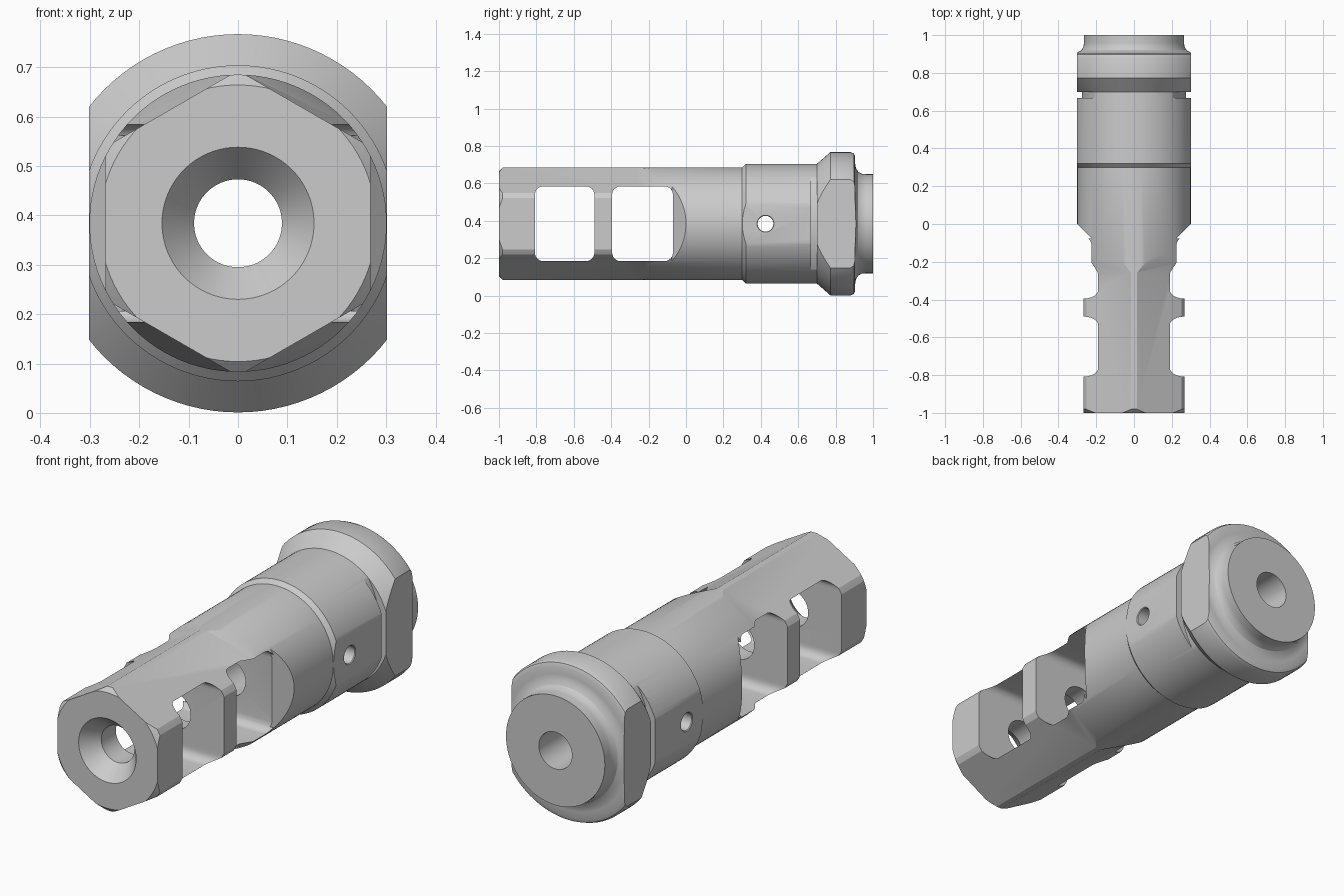
import bpy, bmesh
from math import sin, cos, pi, radians
from mathutils import Vector

if "Cube" in bpy.data.objects:
    bpy.data.objects.remove(bpy.data.objects["Cube"])

ZC = 0.384  # height of the long axis


def make(name, verts, faces):
    me = bpy.data.meshes.new(name)
    bm = bmesh.new()
    vs = [bm.verts.new(v) for v in verts]
    for f in faces:
        bm.faces.new([vs[i] for i in f])
    bmesh.ops.recalc_face_normals(bm, faces=bm.faces)
    bm.to_mesh(me)
    bm.free()
    ob = bpy.data.objects.new(name, me)
    bpy.context.collection.objects.link(ob)
    return ob


def loft(name, rings, closed=False):
    """Skin equal-length rings; cap both ends, or join last ring to first."""
    n, m = len(rings[0]), len(rings)
    faces = []
    for i in range(m if closed else m - 1):
        a, b = i * n, (i + 1) % m * n
        faces += [(a + j, a + (j + 1) % n, b + (j + 1) % n, b + j) for j in range(n)]
    if not closed:
        faces += [tuple(range(n)), tuple(range((m - 1) * n, m * n))]
    return make(name, [p for r in rings for p in r], faces)


def ring(y, r, n, zscale=1, start=0):
    return [(r * cos(start + 2 * pi * j / n), y, ZC + zscale * r * sin(start + 2 * pi * j / n))
            for j in range(n)]


def prism(name, pts, vec):
    return loft(name, [pts, [Vector(p) + Vector(vec) for p in pts]])


def boolean(target, cutter, op='DIFFERENCE'):
    cutter.hide_render = True
    mod = target.modifiers.new(cutter.name, 'BOOLEAN')
    mod.operation, mod.solver, mod.object = op, 'EXACT', cutter
    bpy.context.view_layer.objects.active = target
    bpy.ops.object.modifier_apply(modifier=mod.name)
    bpy.data.objects.remove(cutter)


# Turned body: outer profile, then back along the bore and front countersink
profile = [(-1, 0.28), (-0.98, 0.301), (0.30, 0.301), (0.32, 0.32), (0.70, 0.32),
           (0.772, 0.383), (0.88, 0.383), (0.897, 0.376), (0.904, 0.36), (0.904, 0.325),
           (0.908, 0.30), (0.92, 0.278), (0.94, 0.267), (0.96, 0.265), (1, 0.265),
           (1, 0.089), (-0.92, 0.089), (-1, 0.154)]
body = loft('muzzle_device_body', [ring(y, r, 96) for y, r in profile], closed=True)

# Six flats on the front half, running out into the round body
hexes = [(-1.1, 0.268), (-0.26, 0.268), (-0.15, 0.303), (-0.14, 0.6), (1.1, 0.6)]
boolean(body, loft('hex_stock', [ring(y, a / cos(pi / 6), 6, 1, pi / 6) for y, a in hexes]),
        'INTERSECT')

# Wrench flats on both sides of the collar
for s in (-1, 1):
    x = s * 0.302
    boolean(body, prism('flat_cutter', [(x, 0.1, -0.2), (x, 1.2, -0.2), (x, 1.2, 1), (x, 0.1, 1)],
                        (s * 0.3, 0, 0)))

# Shallow side grooves in front of the collar
boolean(body, loft('groove_cutter', [ring(y, r, 96, 1.345) for y, r in
                                     ((0.668, 0.275), (0.668, 0.5), (0.70, 0.5), (0.70, 0.275))],
                   closed=True))

# Two rounded windows through the sides
for y0, y1 in ((-0.808, -0.49), (-0.395, -0.07)):
    rad, pts = 0.045, []
    z0, z1 = ZC - 0.2, ZC + 0.2
    for cy, cz, a0 in ((y1 - rad, z1 - rad, 0), (y0 + rad, z1 - rad, 90),
                       (y0 + rad, z0 + rad, 180), (y1 - rad, z0 + rad, 270)):
        for k in range(7):
            a = radians(a0 + 15 * k)
            pts.append((-0.5, cy + rad * cos(a), cz + rad * sin(a)))
    boolean(body, prism('window_cutter', pts, (1, 0, 0)))

# Slanted relief behind the rear window on each side
for s in (-1, 1):
    pts = [(s * 0.303, 0.002, -0.1), (s * 0.225, -0.076, -0.1), (s * 0.5, -0.076, -0.1),
           (s * 0.5, 0.002, -0.1)]
    boolean(body, prism('relief_cutter', pts, (0, 0, 1)))

# Cross hole with lightly countersunk mouths
holes = [(-0.5, 0.06), (-0.31, 0.052), (-0.298, 0.042), (0.298, 0.042), (0.31, 0.052), (0.5, 0.06)]
boolean(body, loft('cross_hole_cutter',
                   [[(x, 0.425 + r * cos(2 * pi * j / 32), ZC + r * sin(2 * pi * j / 32))
                     for j in range(32)] for x, r in holes]))

bpy.ops.object.select_all(action='DESELECT')
body.select_set(True)
bpy.context.view_layer.objects.active = body
bpy.ops.object.shade_smooth_by_angle(angle=radians(25))
